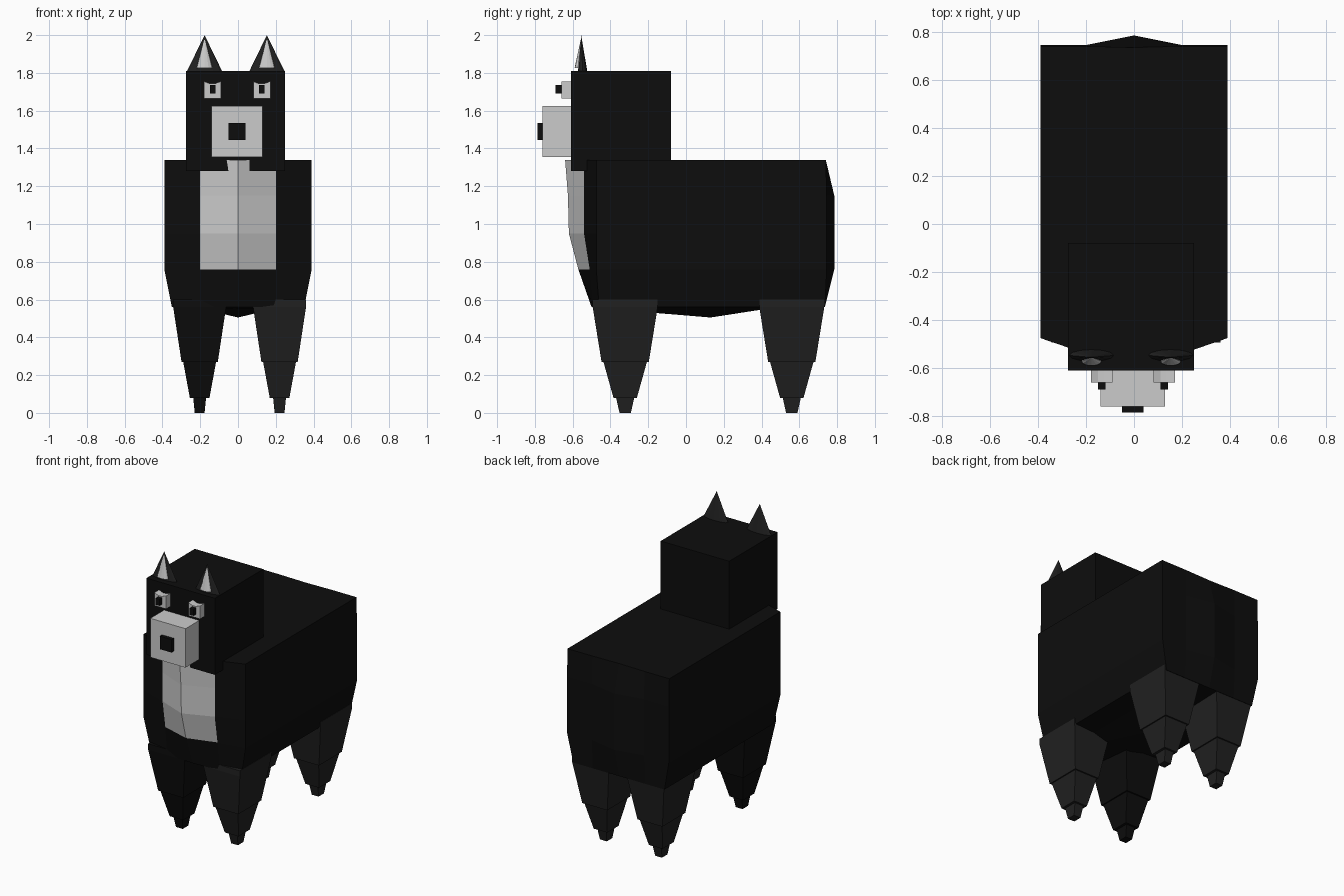
import bpy, math

if "Cube" in bpy.data.objects:
    bpy.data.objects.remove(bpy.data.objects["Cube"])

def material(name, v):
    m = bpy.data.materials.new(name)
    m.diffuse_color = (v, v, v, 1)
    m.use_nodes = True
    m.node_tree.nodes["Principled BSDF"].inputs["Base Color"].default_value = m.diffuse_color
    return m

BLACK = material("black_wool", 0.004)
DARK = material("dark_grey_wool", 0.015)

def make(name, verts, faces, mat=None):
    me = bpy.data.meshes.new(name)
    me.from_pydata(verts, [], faces)
    me.update()
    ob = bpy.data.objects.new(name, me)
    bpy.context.collection.objects.link(ob)
    if mat:
        me.materials.append(mat)
    return ob

def box(name, x0, x1, y0, y1, z0, z1, mat=None):
    bpy.ops.mesh.primitive_cube_add(size=1, location=((x0+x1)/2, (y0+y1)/2, (z0+z1)/2))
    ob = bpy.context.object
    ob.name = name
    ob.scale = (x1-x0, y1-y0, z1-z0)
    if mat:
        ob.data.materials.append(mat)

def prism_stack(name, cx, cy, levels, mat):
    """Square loft through (half x, half y, z) levels, top to bottom."""
    v, f = [], []
    for hx, hy, z in levels:
        v += [(cx-hx, cy-hy, z), (cx+hx, cy-hy, z), (cx+hx, cy+hy, z), (cx-hx, cy+hy, z)]
    for k in range(len(levels)-1):
        for i in range(4):
            j = (i+1) % 4
            f.append((k*4+i, k*4+4+i, k*4+4+j, k*4+j))
    f += [(0, 1, 2, 3), tuple(reversed(range(len(v)-4, len(v))))]
    make(name, v, f, mat)

# body rings: z, half width, front centre, front inner, front corner, rear corner, rear centre
levels = [(1.34, .39, -.64, -.54, -.475, .74, .735),
          (1.15, .39, -.625, -.54, -.475, .745, .785),
          (0.95, .39, -.62, -.54, -.475, .745, .785),
          (0.76, .39, -.57, -.51, -.475, .745, .785),
          (0.56, .35, -.50, -.49, -.46, .735, .735)]
rings = []
for z, w, fc, fi, fo, rc, rm in levels:
    half = [(.2, fi), (w, fo), (w, rc), (.2, rc)]
    pts = [(0, fc)] + half + [(0, rm)] + [(-x, y) for x, y in reversed(half)]
    rings.append([(x, y, z) for x, y in pts])
# belly ring and lowest belly point
rings.append([(x*.57, max(-.45, min(.44, y)), .553) for x, y, z in rings[-1]])
verts = [p for r in rings for p in r] + [(0, .13, .505)]
faces, bib = [tuple(range(10))], []
for k in range(5):
    for i in range(10):
        j = (i+1) % 10
        quad = (k*10+i, k*10+10+i, k*10+10+j, k*10+j)
        (bib if k < 3 and i in (0, 9) else faces).append(quad)
faces += [(50+i, 60, 50+(i+1) % 10) for i in range(10)]
make("body", verts, faces, BLACK)

# chest patch fills the opening in the front of the body
used = sorted({i for q in bib for i in q})
make("chest_patch", [verts[i] for i in used], [[used.index(i) for i in q] for q in bib])

# legs with stepped taper
leg = [(.14, .172, .60), (.14, .172, .56), (.096, .125, .27), (.087, .115, .27),
       (.052, .062, .08), (.034, .048, .08), (.026, .03, 0)]
for side, x in (("left", -.203), ("right", .22)):
    for end, y in (("front", -.322), ("rear", .56)):
        mat = BLACK if (side, end) == ("left", "front") else DARK
        prism_stack(f"{end}_{side}_leg", x, y, leg, mat)

# head, muzzle, nose
box("head", -.275, .25, -.61, -.08, 1.28, 1.81, BLACK)
box("muzzle", -.14, .13, -.76, -.60, 1.355, 1.625)
box("nose", -.05, .04, -.785, -.75, 1.445, 1.535, BLACK)

def ear_cone(name, x, y, rx, ry, z0, z1, mat):
    n = 12
    v = [(x+rx*math.cos(2*math.pi*i/n), y+ry*math.sin(2*math.pi*i/n), z0) for i in range(n)]
    v.append((x, -.555, z1))
    make(name, v, [(i, (i+1) % n, n) for i in range(n)] + [tuple(reversed(range(n)))], mat)

# eyes and ears on both sides of the head
notch = [(-.045, -.045), (.045, -.045), (.045, .045), (.01, .033), (-.015, .033), (-.045, .045)]
for side, s in (("left", -1), ("right", 1)):
    x, n = s*.13 - .004, len(notch)
    v = [(x+a, y, 1.71+b) for y in (-.66, -.605) for a, b in notch]
    f = [tuple(range(n)), tuple(reversed(range(n, 2*n)))]
    f += [(i, n+i, n+(i+1) % n, (i+1) % n) for i in range(n)]
    make(f"{side}_eye", v, f)
    box(f"{side}_pupil", x-.015, x+.015, -.69, -.65, 1.69, 1.735, BLACK)
    ex = s*.165 - .012
    ear_cone(f"{side}_ear", ex, -.547, .095, .025, 1.805, 2.0, DARK)
    ear_cone(f"{side}_inner_ear", ex, -.572, .042, .018, 1.825, 1.985, None)
